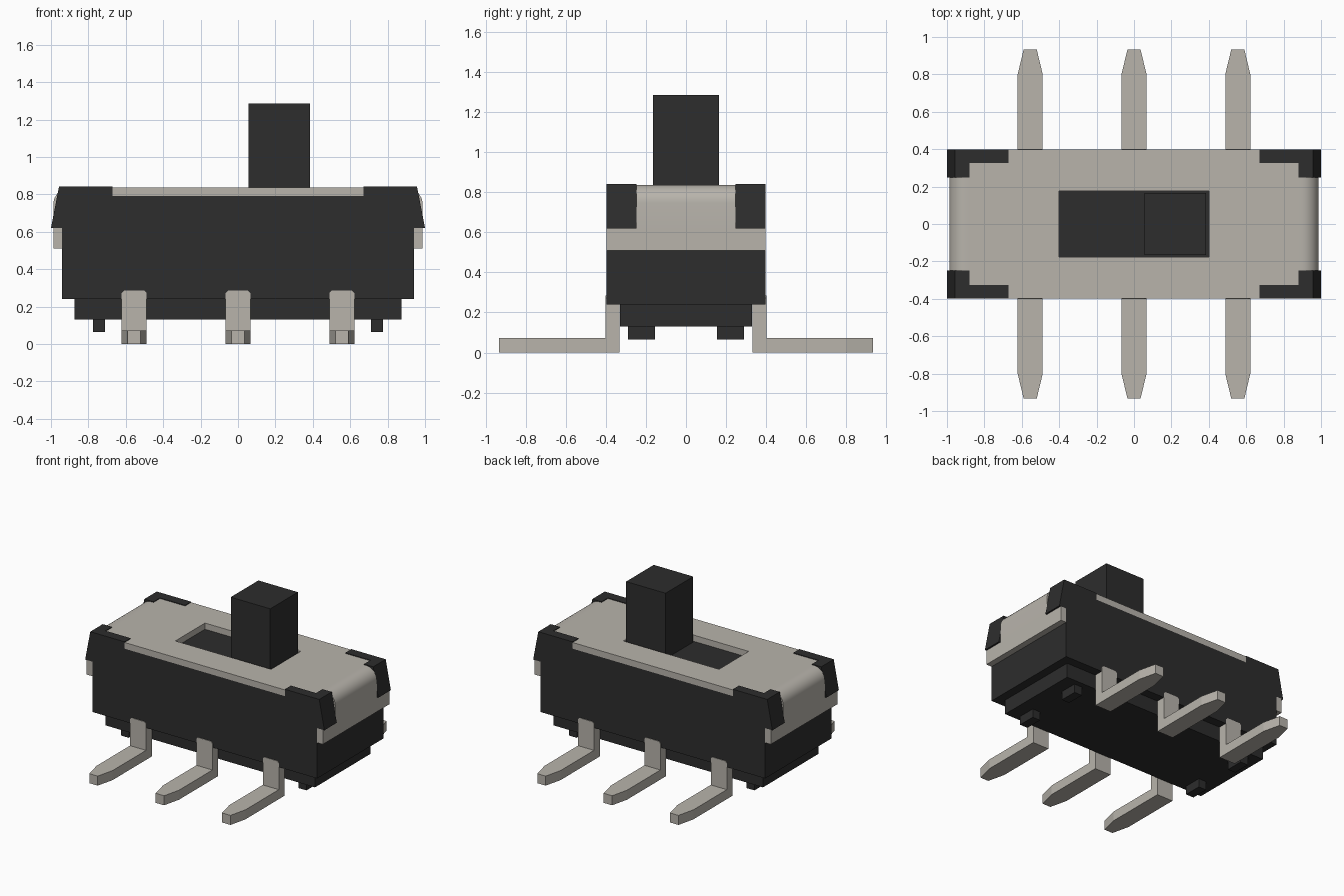
import bpy, bmesh, math
from mathutils import Vector

cube = bpy.data.objects.get("Cube")
if cube:
    bpy.data.objects.remove(cube, do_unlink=True)


def material(name, color, rough, metal=0.0):
    m = bpy.data.materials.new(name)
    m.use_nodes = True
    m.diffuse_color = color
    bsdf = next(n for n in m.node_tree.nodes if n.type == 'BSDF_PRINCIPLED')
    bsdf.inputs["Base Color"].default_value = color
    bsdf.inputs["Roughness"].default_value = rough
    bsdf.inputs["Metallic"].default_value = metal
    return m


PLASTIC = material("black plastic", (0.026, 0.026, 0.026, 1), 0.6)
METAL = material("pale metal", (0.48, 0.455, 0.41, 1), 0.5)


def add_prism(bm, pts, axis, lo, hi):
    """Extrude a 2D outline along an axis (outline uses the other two axes in order)."""
    def place(p, d):
        c = list(p)
        c.insert("xyz".index(axis), d)
        return Vector(c)
    a = [bm.verts.new(place(p, lo)) for p in pts]
    b = [bm.verts.new(place(p, hi)) for p in pts]
    faces = [bm.faces.new(a), bm.faces.new(b)]
    n = len(pts)
    for i in range(n):
        j = (i + 1) % n
        faces.append(bm.faces.new((a[i], a[j], b[j], b[i])))
    bmesh.ops.recalc_face_normals(bm, faces=faces)
    return a, b


def rect(x0, x1, y0, y1):
    return [(x0, y0), (x1, y0), (x1, y1), (x0, y1)]


def finish(bm, name, mat):
    bmesh.ops.recalc_face_normals(bm, faces=bm.faces[:])
    me = bpy.data.meshes.new(name)
    bm.to_mesh(me)
    bm.free()
    me.materials.append(mat)
    ob = bpy.data.objects.new(name, me)
    bpy.context.collection.objects.link(ob)
    return ob


def box(name, mat, x0, x1, y0, y1, z0, z1):
    bm = bmesh.new()
    add_prism(bm, rect(x0, x1, y0, y1), "z", z0, z1)
    return finish(bm, name, mat)


def corner_outline(sx, sy, x_out, y_out):
    """L-shaped plan of one housing corner."""
    pts = [(0.67, y_out), (0.67, 0.325), (0.88, 0.325),
           (0.88, 0.248), (x_out, 0.248), (x_out, y_out)]
    return [(sx * x, sy * y) for x, y in pts]


W = 0.397            # half depth of the housing
TOP = 0.837          # top of the metal cover
SIDES = [(sx, sy) for sx in (-1, 1) for sy in (-1, 1)]

# Housing, stepped base and slider
box("housing", PLASTIC, -0.94, 0.94, -W, W, 0.24, 0.79)
box("lower_base", PLASTIC, -0.875, 0.875, -0.33, 0.33, 0.13, 0.24)
box("slider_knob", PLASTIC, 0.055, 0.385, -0.165, 0.165, 0.79, 1.285)

# Locating pegs under the base
for sx, sy in SIDES:
    xs, ys = sorted((sx * 0.71, sx * 0.775)), sorted((sy * 0.155, sy * 0.29))
    box("locating_peg", PLASTIC, *xs, *ys, 0.065, 0.13)

# Housing corners, with the end faces leaning inwards
for sx, sy in SIDES:
    bm = bmesh.new()
    low, high = add_prism(bm, corner_outline(sx, sy, 1.0, W), "z", 0.62, 0.842)
    for v in high:
        if abs(v.co.x) > 0.99:
            v.co.x = sx * 0.957
    finish(bm, "housing_corner", PLASTIC)

# Metal cover: an arch with rounded shoulders
R, OUT, IN = 0.09, 0.987, 0.94
half = [(IN, 0.51), (OUT, 0.51)]
for i in range(9):
    a = math.radians(90 * i / 8)
    half.append((OUT - R + R * math.cos(a), TOP - R + R * math.sin(a)))
inner = [(0.94, 0.75), (0.90, 0.79)]
arch = half + [(-x, z) for x, z in reversed(half)]
arch += [(-x, z) for x, z in inner] + inner[::-1]
bm = bmesh.new()
add_prism(bm, arch, "y", -W, W)
cover = finish(bm, "metal_cover", METAL)

# Cut the slider slot and the corner notches from the cover
cutters = [box("slot_cutter", METAL, -0.4, 0.4, -0.177, 0.177, 0.7, 1.0)]
for sx, sy in SIDES:
    bm = bmesh.new()
    add_prism(bm, corner_outline(sx, sy, 1.1, 0.5), "z", 0.62, 1.0)
    cutters.append(finish(bm, "corner_cutter", METAL))
for c in cutters:
    c.hide_render = True
    mod = cover.modifiers.new("cut", 'BOOLEAN')
    mod.operation = 'DIFFERENCE'
    mod.solver = 'EXACT'
    mod.object = c
dg = bpy.context.evaluated_depsgraph_get()
cut_mesh = bpy.data.meshes.new_from_object(cover.evaluated_get(dg))
cover.modifiers.clear()
cover.data = cut_mesh
for c in cutters:
    bpy.data.objects.remove(c, do_unlink=True)
bpy.ops.object.select_all(action='DESELECT')
cover.select_set(True)
bpy.context.view_layer.objects.active = cover
bpy.ops.object.shade_smooth_by_angle(angle=math.radians(30))

# Gull-wing pins: upright with eased top corners, and a tapered foot
H = 0.067
for cx in (-0.555, 0.0, 0.555):
    for sy in (-1, 1):
        bm = bmesh.new()
        upright = [(-H, 0.07), (H, 0.07), (H, 0.272), (H - 0.013, 0.285),
                   (-H + 0.013, 0.285), (-H, 0.272)]
        add_prism(bm, [(cx + x, z) for x, z in upright], "y", sy * 0.332, sy * 0.401)
        foot = [(-H, 0.332), (H, 0.332), (H, 0.80), (0.035, 0.933),
                (-0.035, 0.933), (-H, 0.80)]
        add_prism(bm, [(cx + x, sy * y) for x, y in foot], "z", 0.0, 0.072)
        finish(bm, "pin", METAL)
